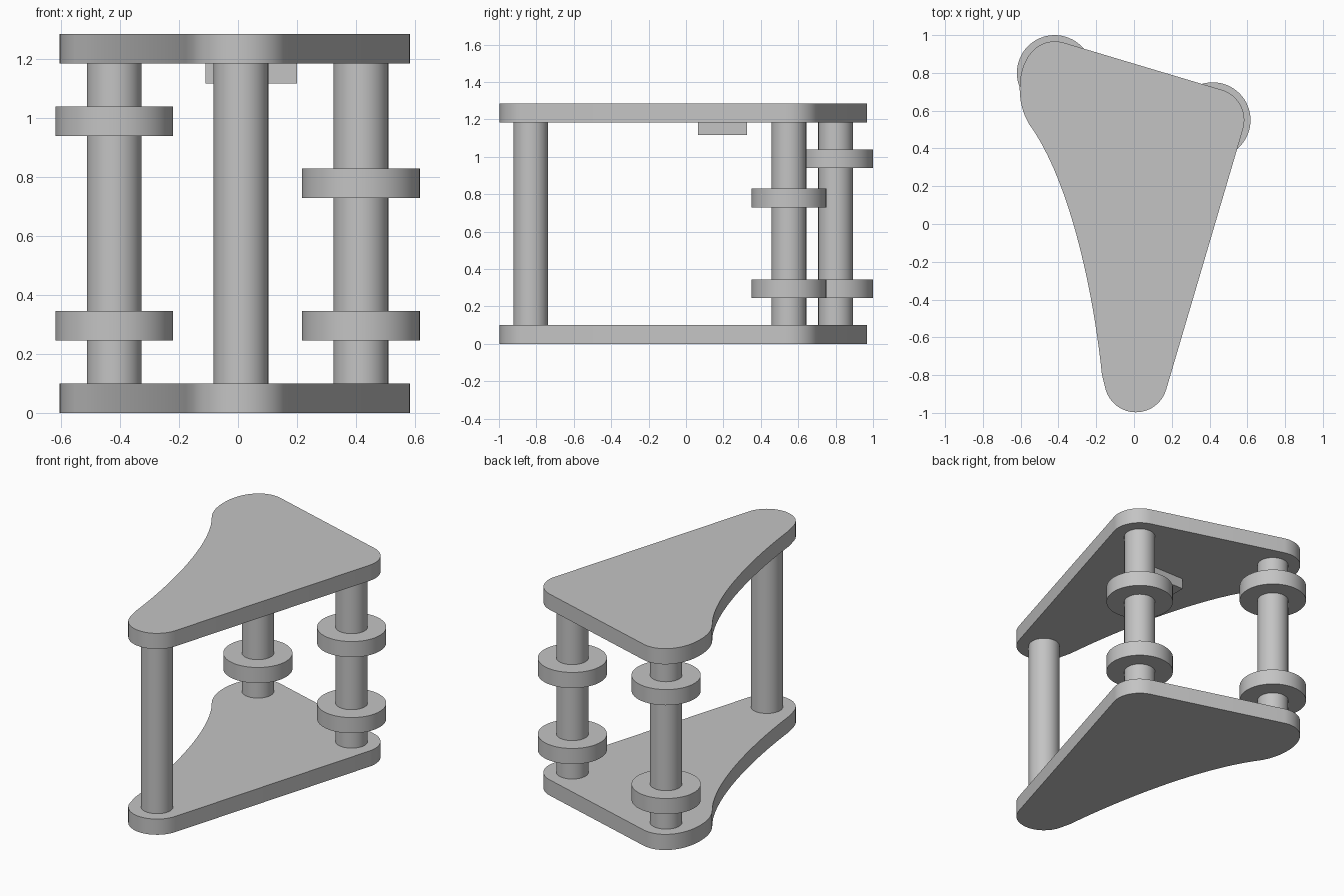
import bpy, bmesh, math
from mathutils import Vector
from mathutils.geometry import interpolate_bezier

cube = bpy.data.objects.get("Cube")
if cube:
    bpy.data.objects.remove(cube, do_unlink=True)

grey = bpy.data.materials.new("light grey")
grey.use_nodes = True
colour = (0.55, 0.55, 0.55, 1)
grey.diffuse_color = colour
grey.node_tree.nodes["Principled BSDF"].inputs["Base Color"].default_value = colour

FRONT, RIGHT, LEFT = (0.01, -0.83), (0.417, 0.55), (-0.42, 0.80)
THICK, TOP = 0.1, 1.185


def arc(centre, radius, start, end, steps=16):
    angles = [math.radians(start + (end - start) * i / steps) for i in range(steps + 1)]
    return [Vector((centre[0] + radius * math.cos(a), centre[1] + radius * math.sin(a)))
            for a in angles]


def bezier(a, b, c, d, steps=20):
    points = interpolate_bezier(*[Vector((*p, 0)) for p in (a, b, c, d)], steps)
    return [p.to_2d() for p in points]


def prism(name, outline, z, height, smooth=True):
    """Extrude a flat outline upward from z."""
    bm = bmesh.new()
    face = bm.faces.new([bm.verts.new((p[0], p[1], z)) for p in outline])
    ext = bmesh.ops.extrude_face_region(bm, geom=[face])
    verts = [v for v in ext["geom"] if isinstance(v, bmesh.types.BMVert)]
    bmesh.ops.translate(bm, verts=verts, vec=(0, 0, height))
    bmesh.ops.recalc_face_normals(bm, faces=bm.faces)
    mesh = bpy.data.meshes.new(name)
    bm.to_mesh(mesh)
    bm.free()
    mesh.materials.append(grey)
    obj = bpy.data.objects.new(name, mesh)
    bpy.context.collection.objects.link(obj)
    if smooth:
        bpy.ops.object.select_all(action="DESELECT")
        obj.select_set(True)
        bpy.context.view_layer.objects.active = obj
        bpy.ops.object.shade_smooth_by_angle(angle=math.radians(30))
    return obj


def disc(name, centre, radius, z, height):
    return prism(name, arc(centre, radius, 0, 360, 64)[:-1], z, height)


# Rounded three-cornered plate with one concave side
outline = arc(FRONT, 0.167, 195, 344)
outline += arc(RIGHT, 0.167, -16, 74)
outline += arc(LEFT, 0.167, 74, 90, 4)
outline += bezier((-0.42, 0.967), (-0.53, 0.967), (-0.605, 0.86), (-0.605, 0.72))[1:]
outline += bezier((-0.605, 0.72), (-0.605, 0.64), (-0.587, 0.585), (-0.556, 0.53))[1:]
outline += bezier((-0.556, 0.53), (-0.33, 0.22), (-0.21, -0.40), (-0.17, -0.795))[1:]
prism("bottom_plate", outline, 0, THICK)
prism("top_plate", outline, TOP, THICK)

# Posts between the plates
for name, centre in (("front", FRONT), ("left_back", RIGHT), ("right_back", LEFT)):
    disc(name + "_post", centre, 0.093, THICK, TOP - THICK)

# Collars on the two back posts
for name, centre, upper in (("left", RIGHT, 0.73), ("right", LEFT, 0.94)):
    disc(name + "_lower_collar", centre, 0.2, 0.245, THICK)
    disc(name + "_upper_collar", centre, 0.2, upper, THICK)

# Block hanging under the top plate
block = [(-0.11, 0.065), (0.20, 0.065), (0.20, 0.325), (-0.11, 0.325)]
prism("under_block", block, 1.117, TOP - 1.117, smooth=False)
